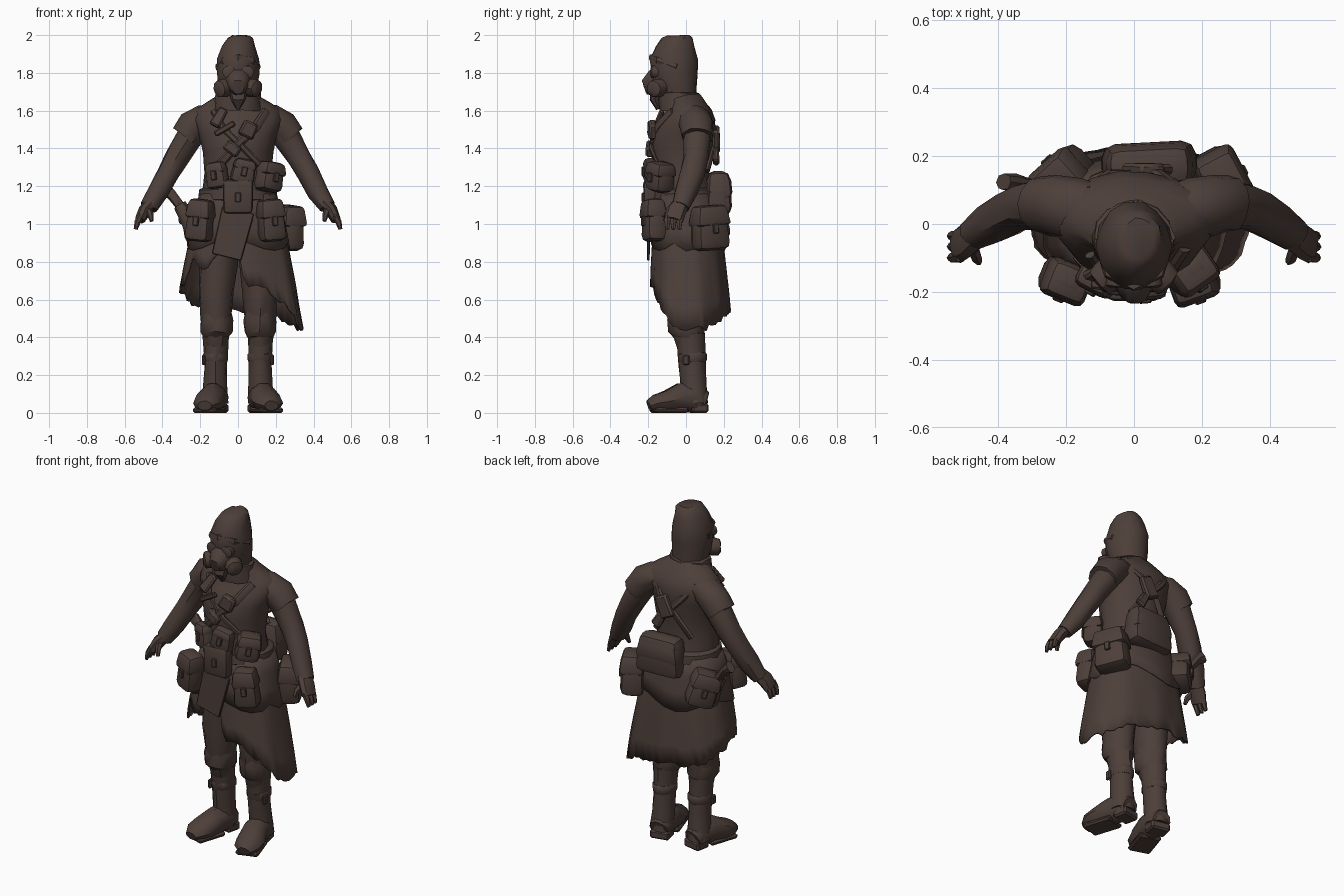
import bpy, bmesh, math, random
from mathutils import Vector, Matrix, Euler

random.seed(4)
cloth = bpy.data.materials.new("dark_brown")
cloth.diffuse_color = (0.075, 0.05, 0.042, 1)


def finish(name, bm, angle=38):
    bmesh.ops.recalc_face_normals(bm, faces=bm.faces)
    me = bpy.data.meshes.new(name)
    bm.to_mesh(me)
    bm.free()
    me.materials.append(cloth)
    ob = bpy.data.objects.new(name, me)
    bpy.context.collection.objects.link(ob)
    for p in me.polygons:
        p.use_smooth = True
    me.set_sharp_from_angle(angle=math.radians(angle))
    return ob


def skin(name, rings, jitter=0.0, closed_caps=True):
    bm = bmesh.new()
    vs = [[bm.verts.new(Vector(p) + Vector([random.uniform(-jitter, jitter) for _ in range(3)]))
           for p in r] for r in rings]
    n = len(vs[0])
    for a, b in zip(vs, vs[1:]):
        for i in range(n):
            j = (i + 1) % n
            bm.faces.new((a[i], a[j], b[j], b[i]))
    if closed_caps:
        bm.faces.new(vs[0])
        bm.faces.new(vs[-1])
    return finish(name, bm)


def loft(name, levels, n=14, jitter=0.003, caps=True):
    """Stack of ellipses: (z, cx, cy, rx, ry)."""
    ring = [math.tau * i / n for i in range(n)]
    return skin(name, [[(cx + rx * math.cos(a), cy + ry * math.sin(a), z) for a in ring]
                       for z, cx, cy, rx, ry in levels], jitter, caps)


def tube(name, pts, n=10, jitter=0.003, up=(0, 1, 0)):
    """Ellipses swept along a path: (x, y, z, ra, rb)."""
    rings = []
    for k, p in enumerate(pts):
        a, b = pts[max(k - 1, 0)], pts[min(k + 1, len(pts) - 1)]
        t = (Vector(b[:3]) - Vector(a[:3])).normalized()
        u = t.cross(Vector(up)).normalized()
        v = t.cross(u)
        rings.append([Vector(p[:3]) + u * p[3] * math.cos(w) + v * p[4] * math.sin(w)
                      for w in (math.tau * i / n for i in range(n))])
    return skin(name, rings, jitter)


def box(name, c, size, rot=(0, 0, 0), taper=1.0, bevel=0.015, seg=1):
    """Bevelled box; taper scales its top."""
    bm = bmesh.new()
    bmesh.ops.create_cube(bm, size=1)
    for v in bm.verts:
        k = taper if v.co.z > 0 else 1
        v.co = Vector((v.co.x * size[0] * k, v.co.y * size[1] * k, v.co.z * size[2]))
    bmesh.ops.bevel(bm, geom=bm.edges[:], offset=bevel, segments=seg, profile=0.5, affect='EDGES')
    m = Euler([math.radians(r) for r in rot]).to_matrix().to_4x4()
    bmesh.ops.transform(bm, matrix=Matrix.Translation(c) @ m, verts=bm.verts)
    return finish(name, bm, 35)


def pouch(name, c, size, rot=(0, 0, 0), taper=0.85, lid=True):
    """Soft bag whose outer face is local -y, with lid and buckle."""
    box(name, c, size, rot, taper, min(size) * 0.3, 2)
    m = Euler([math.radians(r) for r in rot]).to_matrix()
    at = lambda x, y, z: Vector(c) + m @ Vector((x * size[0], y * size[1], z * size[2]))
    if lid:
        box(name + "_lid", at(0, -0.03, 0.27), (size[0] * 1.02, size[1] * 1.02, size[2] * 0.45), rot, 0.8, 0.022, 2)
        box(name + "_buckle", at(0, -0.49, -0.02), (0.03, 0.02, 0.05), rot, 1, 0.004)


# Torso with sloping shoulders, collar and head
loft("torso", [(1.02, 0, 0, .20, .16), (1.15, 0, -.01, .19, .16), (1.27, 0, -.025, .175, .15),
               (1.38, 0, -.02, .185, .16), (1.48, 0, -.015, .21, .163), (1.55, 0, .01, .24, .145),
               (1.605, 0, .02, .225, .115), (1.64, 0, .01, .175, .10), (1.67, 0, -.01, .125, .10),
               (1.69, 0, -.02, .10, .09)], 18)
loft("collar", [(1.60, 0, -.02, .135, .12), (1.65, 0, -.035, .125, .11), (1.69, 0, -.04, .118, .105),
                (1.70, 0, -.04, .09, .08)], 14, .006)
loft("hood", [(1.64, 0, -.03, .09, .09), (1.72, 0, -.05, .105, .108), (1.80, 0, -.062, .112, .124),
              (1.87, 0, -.064, .109, .128), (1.94, .003, -.056, .087, .105), (1.982, .01, -.046, .067, .085),
              (1.998, .014, -.042, .048, .06)], 14, .004)
tube("hood_brow", [(-.108, -.05, 1.83, .012, .02), (-.075, -.15, 1.865, .013, .02), (0, -.185, 1.88, .013, .02),
                   (.075, -.15, 1.865, .013, .02), (.108, -.05, 1.83, .012, .02)], 6, .002, (0, 0, 1))

# Gas mask: muzzle, filters, lenses and beak
tube("mask_muzzle", [(0, -.10, 1.76, .09, .09), (0, -.17, 1.75, .065, .07), (0, -.205, 1.72, .045, .05),
                     (0, -.218, 1.715, .03, .03)], 10, .002, (0, 0, 1))
tube("mask_beak", [(0, -.15, 1.71, .05, .035), (0, -.165, 1.66, .04, .03), (0, -.145, 1.61, .012, .012)], 8)
for s, side in ((1, "left"), (-1, "right")):
    tube(side + "_filter", [(s * .05, -.12, 1.725, .045, .045), (s * .08, -.155, 1.72, .05, .05),
                            (s * .10, -.172, 1.715, .045, .045), (s * .108, -.178, 1.715, .025, .025)],
         10, .002, (0, 0, 1))
    tube(side + "_lens", [(s * .045, -.14, 1.805, .036, .036), (s * .05, -.183, 1.805, .034, .034),
                          (s * .05, -.187, 1.805, .022, .022)], 10, 0, (0, 0, 1))

    # Sleeves, shoulder capes and hands
    tube(side + "_sleeve", [(s * .12, .03, 1.56, .07, .085), (s * .20, .05, 1.535, .08, .085),
                            (s * .262, .058, 1.45, .073, .075), (s * .325, .052, 1.35, .064, .068),
                            (s * .37, .033, 1.27, .06, .066), (s * .425, .0, 1.17, .056, .06),
                            (s * .472, -.03, 1.09, .045, .05)], 12, .004)
    tube(side + "_shoulder_cape", [(s * .10, .025, 1.575, .055, .08), (s * .175, .045, 1.56, .073, .09),
                                   (s * .235, .057, 1.515, .087, .09), (s * .278, .06, 1.46, .079, .084),
                                   (s * .275, .06, 1.465, .06, .06)], 12, .005)
    tube(side + "_palm", [(s * .462, -.025, 1.11, .034, .045), (s * .495, -.05, 1.07, .035, .054),
                          (s * .52, -.065, 1.02, .027, .052)], 8)
    for k in range(3):
        tube(side + "_finger", [(s * .512, -.035 - .03 * k, 1.045, .019, .018),
                                (s * .532, -.035 - .032 * k, 1.01, .016, .017),
                                (s * .542, -.035 - .032 * k, .972, .010, .011)], 6, .001)
    tube(side + "_thumb", [(s * .478, -.06, 1.08, .02, .02), (s * .464, -.10, 1.05, .017, .017),
                           (s * .457, -.112, 1.015, .010, .010)], 6, .001)

    # Trousers, knee folds and boots
    tube(side + "_trouser", [(s * .095, .0, 1.0, .10, .12), (s * .105, .0, .80, .102, .115),
                             (s * .114, .0, .65, .095, .105), (s * .116, .005, .52, .085, .097),
                             (s * .118, .01, .43, .072, .085), (s * .118, .02, .36, .058, .07)], 12, .005)
    loft(side + "_knee_fold", [(.40, s * .117, .01, .068, .08), (.43, s * .117, .003, .086, .093),
                               (.49, s * .115, 0, .086, .095), (.54, s * .114, 0, .08, .088)], 12, .005)
    loft(side + "_boot_shaft", [(.05, s * .122, .05, .07, .066), (.14, s * .12, .042, .065, .068),
                                (.25, s * .118, .033, .06, .070), (.37, s * .118, .025, .066, .075),
                                (.42, s * .118, .02, .07, .08), (.43, s * .118, .02, .05, .05)], 12, .003)
    tube(side + "_boot_foot", [(s * .112, .10, .06, .055, .055), (s * .12, .05, .08, .07, .083),
                               (s * .135, -.03, .08, .07, .08), (s * .155, -.10, .06, .08, .06),
                               (s * .17, -.16, .05, .07, .047), (s * .177, -.197, .038, .038, .028)],
         10, .002, (0, 0, 1))
    box(side + "_boot_heel", (s * .115, .065, .025), (.115, .09, .05), (0, 0, s * 12), 1, .01)
    box(side + "_boot_sole", (s * .152, -.09, .014), (.13, .18, .028), (0, 0, s * 18), 1, .01)
    loft(side + "_boot_strap", [(.27, s * .118, .033, .062, .07), (.28, s * .118, .033, .066, .076),
                                (.31, s * .118, .033, .067, .077), (.32, s * .118, .033, .062, .07)], 12, .002)
    box(side + "_strap_buckle", (s * .182, .0, .28), (.018, .035, .055), (0, 0, 0), 1, .006)

# Coat skirt: flared sheet, hem height set by angle around the waist
HEM = [(0, .44), (20, .45), (45, .50), (90, .54), (135, .57), (172, .66), (195, .69), (212, .82), (232, .77),
       (250, .85), (270, .87), (273, .80), (276, .66), (288, .67), (304, .65), (322, .57), (342, .49), (360, .43)]


def hem(d):
    for (a, za), (b, zb) in zip(HEM, HEM[1:]):
        if a <= d <= b:
            return za + (zb - za) * (d - a) / (b - a)


def skirt_point(d, z, grow=0):
    a, t = math.radians(d), (1.16 - z) / .7
    fold = 1 + .02 * t * math.sin(a * 9)
    c, s = math.cos(a), math.sin(a)
    rx = .195 + .145 * t ** .75 + grow
    ry = .155 + (.085 if s > 0 else .05) * t ** .7 + grow
    soft = abs(s) ** .75 * (1 if s > 0 else -1)
    return (rx * c * fold, ry * soft * fold, z)


N = 72
ends = [hem(i * 360 / N) + random.uniform(-.02, .012) for i in range(N)]
skirt = skin("coat_skirt", [[skirt_point(i * 360 / N, 1.16 + (ends[i] - 1.16) * k / 6) for i in range(N)]
                            for k in range(7)], .002, False)
skirt.modifiers.new("cloth_thickness", 'SOLIDIFY').thickness = .012

# Overlapping short coat layer
over = skin("coat_overlap", [[skirt_point(i * 15, 1.16 - (.27 + .03 * math.cos(i * .9)) * k / 3, .008)
                              for i in range(24)] for k in range(4)], .002, False)
over.modifiers.new("cloth_thickness", 'SOLIDIFY').thickness = .008
loft("belt", [(1.12, 0, 0, .20, .165), (1.13, 0, 0, .21, .178), (1.18, 0, 0, .206, .175), (1.19, 0, 0, .19, .16)],
     20, .002)

# Front belt gear
pouch("right_front_pouch", (-.20, -.165, 1.02), (.145, .12, .225), (0, 6, -22))
pouch("left_front_pouch", (.175, -.17, 1.02), (.145, .12, .225), (0, -5, 20))
pouch("center_pouch", (0, -.19, 1.145), (.155, .07, .18), (0, 0, 0), 1.05)
box("front_flap", (-.03, -.199, .95), (.16, .014, .26), (0, 14, 0), 1.1, .005)
pouch("left_ammo_pouch", (.165, -.135, 1.25), (.145, .13, .16), (0, 10, 35))
pouch("center_ammo_pouch", (.03, -.185, 1.28), (.13, .08, .13), (0, 12, 5))
pouch("right_ammo_pouch", (-.11, -.165, 1.26), (.12, .08, .14), (0, -8, -28))

# Side and rear bags
pouch("left_side_bag", (.262, .125, .98), (.20, .14, .24), (0, -4, 118))
pouch("back_roll", (.045, .17, 1.165), (.29, .14, .23), (0, 0, 183), 0.85, False)
box("back_roll_flap", (.045, .177, 1.20), (.293, .135, .14), (0, 0, 183), .8, .04, 2)
pouch("right_rear_bag", (-.21, .135, 1.01), (.17, .14, .21), (0, 18, 222))

# Holstered tool on the right hip
tube("tool_handle", [(-.24, .09, 1.04, .025, .025), (-.31, .11, 1.10, .024, .024), (-.35, .12, 1.155, .026, .026),
                     (-.385, .125, 1.18, .034, .026)], 8)
tube("holster", [(-.31, .10, 1.10, .035, .03), (-.26, .09, 1.02, .045, .04), (-.23, .08, .90, .03, .03)], 8)

# Chest harness and gear
tube("chest_strap", [(.15, -.075, 1.60, .022, .012), (.10, -.15, 1.52, .024, .014), (0, -.183, 1.42, .024, .014),
                     (-.10, -.163, 1.31, .024, .014), (-.16, -.10, 1.22, .024, .012)], 6, .002)
tube("second_strap", [(-.13, -.09, 1.60, .018, .012), (-.08, -.16, 1.51, .018, .012),
                      (.03, -.183, 1.40, .018, .012), (.12, -.145, 1.31, .018, .012)], 6, .002)
box("chest_pocket", (.055, -.178, 1.50), (.085, .045, .085), (0, 25, 8), .9, .01)
box("chest_tool", (-.07, -.183, 1.505), (.12, .03, .03), (0, -30, -8), 1, .006)
box("chest_case", (-.03, -.19, 1.40), (.09, .045, .06), (0, 35, -5), .9, .01)
box("lapel", (-.1, -.14, 1.565), (.06, .03, .11), (-25, 25, -15), .8, .008)

# Back straps and their clasp
for s in (1, -1):
    tube("back_strap", [(s * .14, .10, 1.60, .02, .012), (s * .07, .15, 1.51, .02, .012),
                        (-s * .04, .148, 1.40, .02, .012), (-s * .12, .115, 1.28, .02, .012)], 6, .002)
box("back_clasp", (.03, .16, 1.45), (.09, .04, .13), (0, 25, 0), .9, .01)
box("back_hook", (.07, .16, 1.36), (.06, .035, .09), (0, -30, 0), .8, .01)
